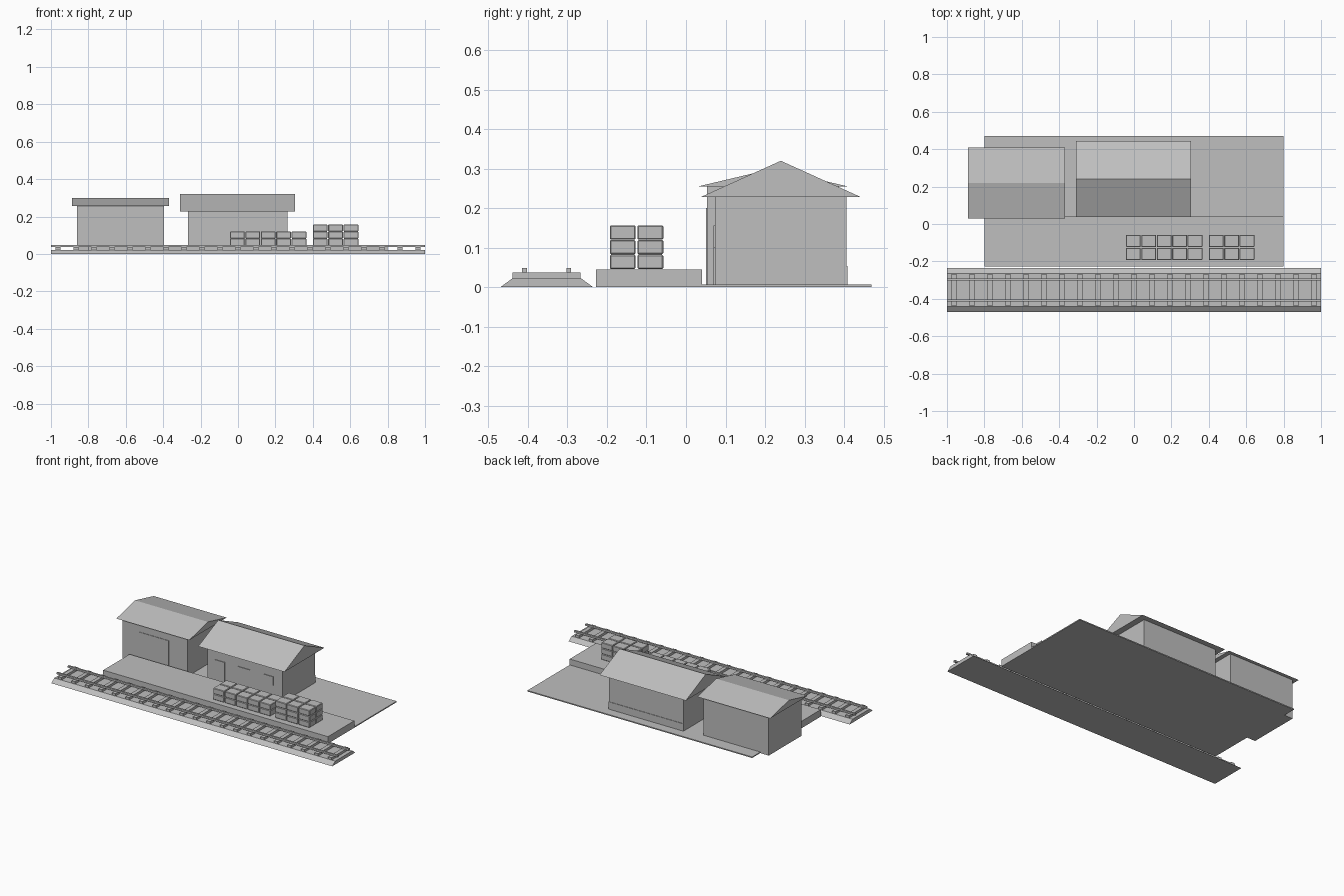
import bpy
import bmesh

cube = bpy.data.objects.get("Cube")
if cube:
    bpy.data.objects.remove(cube, do_unlink=True)

# single flat colour
grey = bpy.data.materials.new("plain grey")
grey.use_nodes = True
COLOUR = (0.52, 0.52, 0.52, 1)
grey.diffuse_color = COLOUR
shader = next(n for n in grey.node_tree.nodes if n.type == "BSDF_PRINCIPLED")
shader.inputs["Base Color"].default_value = COLOUR


def finish(name, bm):
    bmesh.ops.recalc_face_normals(bm, faces=bm.faces)
    mesh = bpy.data.meshes.new(name)
    bm.to_mesh(mesh)
    bm.free()
    mesh.materials.append(grey)
    obj = bpy.data.objects.new(name, mesh)
    bpy.context.collection.objects.link(obj)
    return obj


def prism(name, profile, x0, x1):
    """Extrude a (y, z) profile along x."""
    bm = bmesh.new()
    face = bm.faces.new([bm.verts.new((x0, y, z)) for y, z in profile])
    ext = bmesh.ops.extrude_face_region(bm, geom=[face])
    verts = [v for v in ext["geom"] if isinstance(v, bmesh.types.BMVert)]
    bmesh.ops.translate(bm, vec=(x1 - x0, 0, 0), verts=verts)
    return finish(name, bm)


def box(name, x, y, z):
    """Box from (min, max) ranges on each axis."""
    return prism(name, [(y[0], z[0]), (y[1], z[0]), (y[1], z[1]), (y[0], z[1])], *x)


def building(name, wall_x, wall_y, roof_x, roof_y, eave, ridge):
    box(name + "_walls", wall_x, wall_y, (0, eave))
    middle = sum(roof_y) / 2
    prism(name + "_roof", [(roof_y[0], eave), (roof_y[1], eave), (middle, ridge)], *roof_x)


# ground and loading platform
box("yard_slab", (-0.8, 0.8), (0.04, 0.47), (0, 0.007))
box("platform", (-0.8, 0.8), (-0.228, 0.04), (0, 0.045))

# railway track
prism("ballast_bed", [(-0.47, 0), (-0.235, 0), (-0.265, 0.022), (-0.44, 0.022)], -1, 1)
for i in range(21):
    x = -0.962 + i * 0.0962
    box(f"sleeper_{i + 1}", (x - 0.0125, x + 0.0125), (-0.439, -0.267), (0.02, 0.037))
for name, y in (("front_rail", -0.409), ("back_rail", -0.297)):
    box(name, (-1, 1), (y - 0.006, y + 0.006), (0.037, 0.048))

# warehouse with a wide sliding door
building("warehouse", (-0.86, -0.395), (0.053, 0.387), (-0.887, -0.368), (0.03, 0.41), 0.255, 0.3)
box("warehouse_door", (-0.74, -0.53), (0.05, 0.055), (0.0, 0.2))

# station house with doors, window and rear plinth
building("station", (-0.268, 0.265), (0.073, 0.406), (-0.309, 0.305), (0.037, 0.443), 0.228, 0.32)
for name, x, low in (("left_door", (-0.05, 0.036), 0), ("right_door", (-0.214, -0.143), 0),
                     ("window", (0.13, 0.2), 0.1)):
    box("station_" + name, x, (0.069, 0.075), (low, 0.156))
box("station_rear_plinth", (-0.268, 0.265), (0.4, 0.409), (0, 0.054))

# stacked crates
for stack, start, columns, layers in (("long", -0.043, 5, 2), ("tall", 0.4, 3, 3)):
    for c in range(columns):
        for row in range(2):
            for layer in range(layers):
                x, y, z = start + c * 0.0825, -0.193 + row * 0.07, 0.046 + layer * 0.0372
                crate = box(f"{stack}_stack_crate", (x, x + 0.079), (y, y + 0.0655), (z, z + 0.0362))
                bevel = crate.modifiers.new("Bevel", "BEVEL")
                bevel.width = 0.003
                bevel.segments = 1
